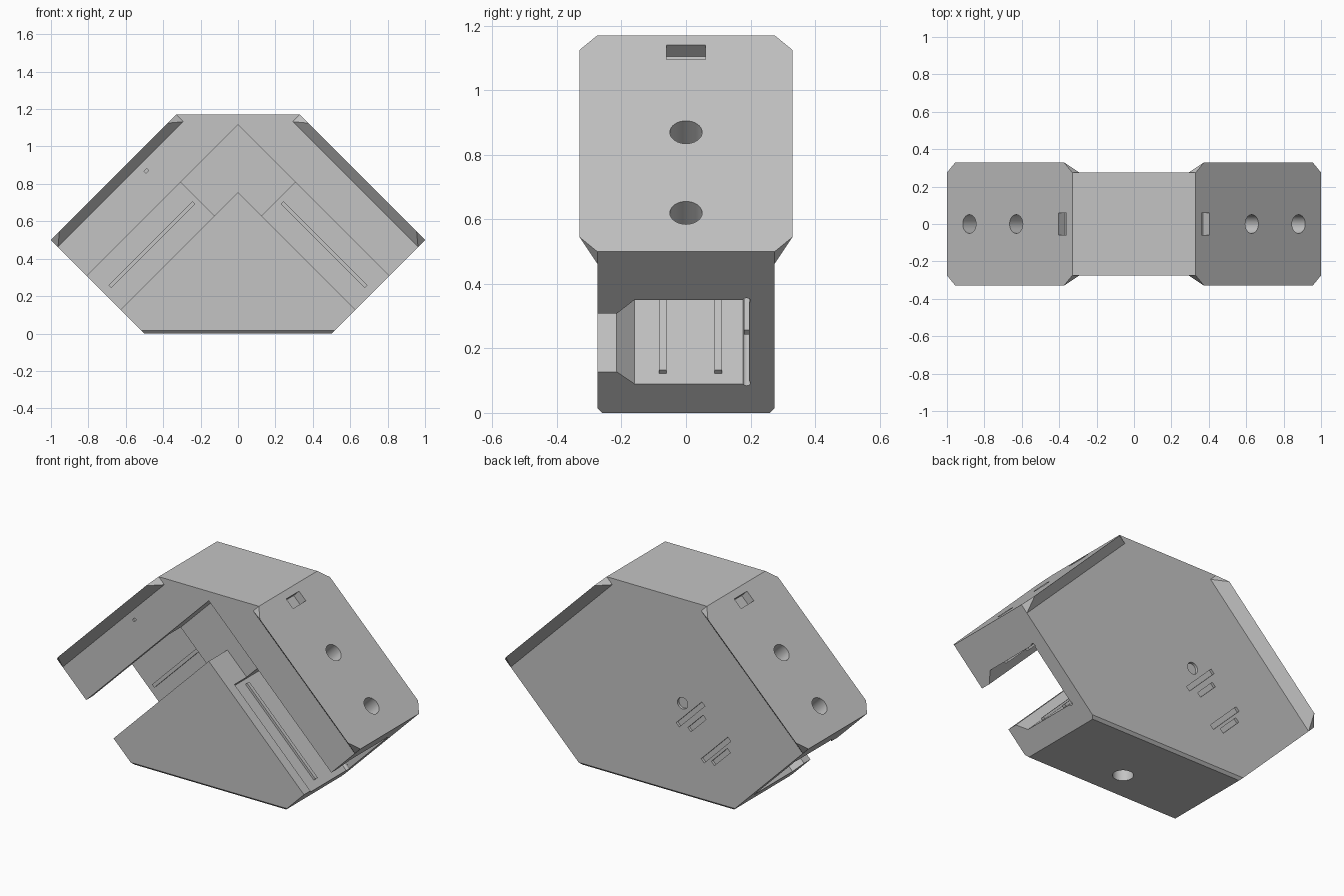
import bpy, bmesh
from math import cos, sin, tau

cube = bpy.data.objects.get("Cube")
if cube:
    bpy.data.objects.remove(cube, do_unlink=True)

grey = bpy.data.materials.new("light_grey")
grey.use_nodes = True
grey.diffuse_color = (0.55, 0.55, 0.55, 1)
grey.node_tree.nodes["Principled BSDF"].inputs["Base Color"].default_value = grey.diffuse_color


def leg(s, a, b, y):
    """Leg frame: b runs up along the leg, a runs out across it."""
    return (s * (a - b) / 2, y, (a + b) / 2)


def finish(name, bm):
    bmesh.ops.recalc_face_normals(bm, faces=bm.faces)
    mesh = bpy.data.meshes.new(name)
    bm.to_mesh(mesh)
    bm.free()
    mesh.materials.append(grey)
    ob = bpy.data.objects.new(name, mesh)
    bpy.context.collection.objects.link(ob)
    return ob


def hull(name, points):
    bm = bmesh.new()
    for p in points:
        bm.verts.new(p)
    bmesh.ops.convex_hull(bm, input=bm.verts)
    bmesh.ops.dissolve_limit(bm, angle_limit=0.01, verts=bm.verts, edges=bm.edges)
    return finish(name, bm)


def prism(name, start, end):
    """Solid between two matching rings of points."""
    bm = bmesh.new()
    r0 = [bm.verts.new(p) for p in start]
    r1 = [bm.verts.new(p) for p in end]
    bm.faces.new(r0)
    bm.faces.new(r1)
    n = len(r0)
    for i in range(n):
        j = (i + 1) % n
        bm.faces.new((r0[i], r0[j], r1[j], r1[i]))
    return finish(name, bm)


def leg_box(name, s, a, b, y):
    ring = [(a[0], y[0]), (a[1], y[0]), (a[1], y[1]), (a[0], y[1])]
    return prism(name, *[[leg(s, p, e, q) for p, q in ring] for e in b])


def circle(r, n=32):
    return [(r * cos(tau * i / n), r * sin(tau * i / n)) for i in range(n)]


def combine(target, tool, operation="DIFFERENCE"):
    tool.hide_render = True
    mod = target.modifiers.new("cut", "BOOLEAN")
    mod.operation = operation
    mod.solver = "EXACT"
    mod.object = tool
    bpy.context.view_layer.objects.active = target
    bpy.ops.object.modifier_apply(modifier=mod.name)
    bpy.data.objects.remove(tool, do_unlink=True)


# Main body with chamfered lower edges
D = 0.275
points = []
for s in (-1, 1):
    for side in (-1, 1):
        points += [(s * x, side * y, z) for x, y, z in (
            (0.5, D - 0.015, 0), (0.515, D, 0.015), (1, D, 0.5), (0.33, D, 1.17))]
body = hull("corner_body", points)

# Flared flanges on the upper slopes
for s in (-1, 1):
    points = []
    for side in (-1, 1):
        points += [leg(s, a, b, side * y) for a, b, y in (
            (1.5, -0.5, D), (1.5, -0.41, 0.33), (1.5, 0.75, 0.33),
            (1.5, 0.84, D), (1.425, -0.5, D), (1.425, 0.84, D))]
    combine(body, hull("flange", points), "UNION")

# Shallow corner passage joining both channels
half = [(1.115, 0.48), (0.755, 0.48)]
outline = [(0, 1.115)] + [(p[0], p[2]) for p in (leg(1, a, b, 0) for a, b in half)]
outline += [(0, 0.755)] + [(p[0], p[2]) for p in (leg(-1, a, b, 0) for a, b in half[::-1])]
combine(body, prism("corner_cut", *[[(x, y, z) for x, z in outline] for y in (-0.3, -0.1)]))

# Undercut channel, bolt holes and notch of each leg
section = [(0.755, -0.3), (0.755, -0.215), (0.68, -0.16), (0.68, 0.195),
           (1.2, 0.195), (1.2, -0.16), (1.115, -0.215), (1.115, -0.3)]
for s in (-1, 1):
    combine(body, prism("channel_cut", *[[leg(s, a, b, y) for a, y in section] for b in (-0.6, 0.5)]))
    for edge in (0.685, 1.195):
        ring = [(edge + u * 1.414, 0.188 + v) for u, v in circle(0.012, 12)]
        combine(body, prism("relief_cut", *[[leg(s, a, b, y) for a, y in ring] for b in (-0.6, 0.5)]))
    for centre in (-0.26, 0.24):
        ring = [(centre + u * 1.414, v) for u, v in circle(0.05)]
        combine(body, prism("bolt_cut", *[[leg(s, a, b, y) for b, y in ring] for a in (1.1, 1.6)]))
    combine(body, leg_box("notch_cut", s, (1.43, 1.6), (0.69, 0.78), (-0.06, 0.06)))

# Round hole underneath
combine(body, prism("base_hole_cut", *[[(x, y - 0.09, z) for x, y in circle(0.055)] for z in (-0.1, 0.3)]))

# Shallow marks on the back and a tiny slit on the front
for b, reach in ((0.275, 0.168), (0.19, 0.1), (-0.06, 0.175), (-0.125, 0.105)):
    combine(body, leg_box("mark_cut", -1, (0.72 - reach, 0.72 + reach), (b - 0.02, b + 0.02), (0.26, 0.3)))
ring = [(x - 0.17, z + 0.55) for x, z in circle(0.034)]
combine(body, prism("dot_cut", *[[(x, y, z) for x, z in ring] for y in (0.26, 0.3)]))
combine(body, leg_box("slit_cut", -1, (1.35, 1.37), (0.365, 0.395), (-0.3, -0.265)))

# Grip ribs inside the channels
RUN = (-0.435, 0.465)
for s, side in ((1, "left"), (-1, "right")):
    leg_box("floor_rib_" + side, s, (0.92, 0.95), RUN, (0.18, 0.2))
    for i, y in enumerate((-0.072, 0.1)):
        span = (y - 0.011, y + 0.011)
        leg_box(f"inner_rib_{side}_{i + 1}", s, (0.67, 0.7), RUN, span)
        leg_box(f"outer_rib_{side}_{i + 1}", s, (1.18, 1.21), RUN, span)

# Smooth the bores while keeping the edges crisp
bpy.ops.object.select_all(action="DESELECT")
body.select_set(True)
bpy.context.view_layer.objects.active = body
bpy.ops.object.shade_smooth_by_angle(angle=0.5)
